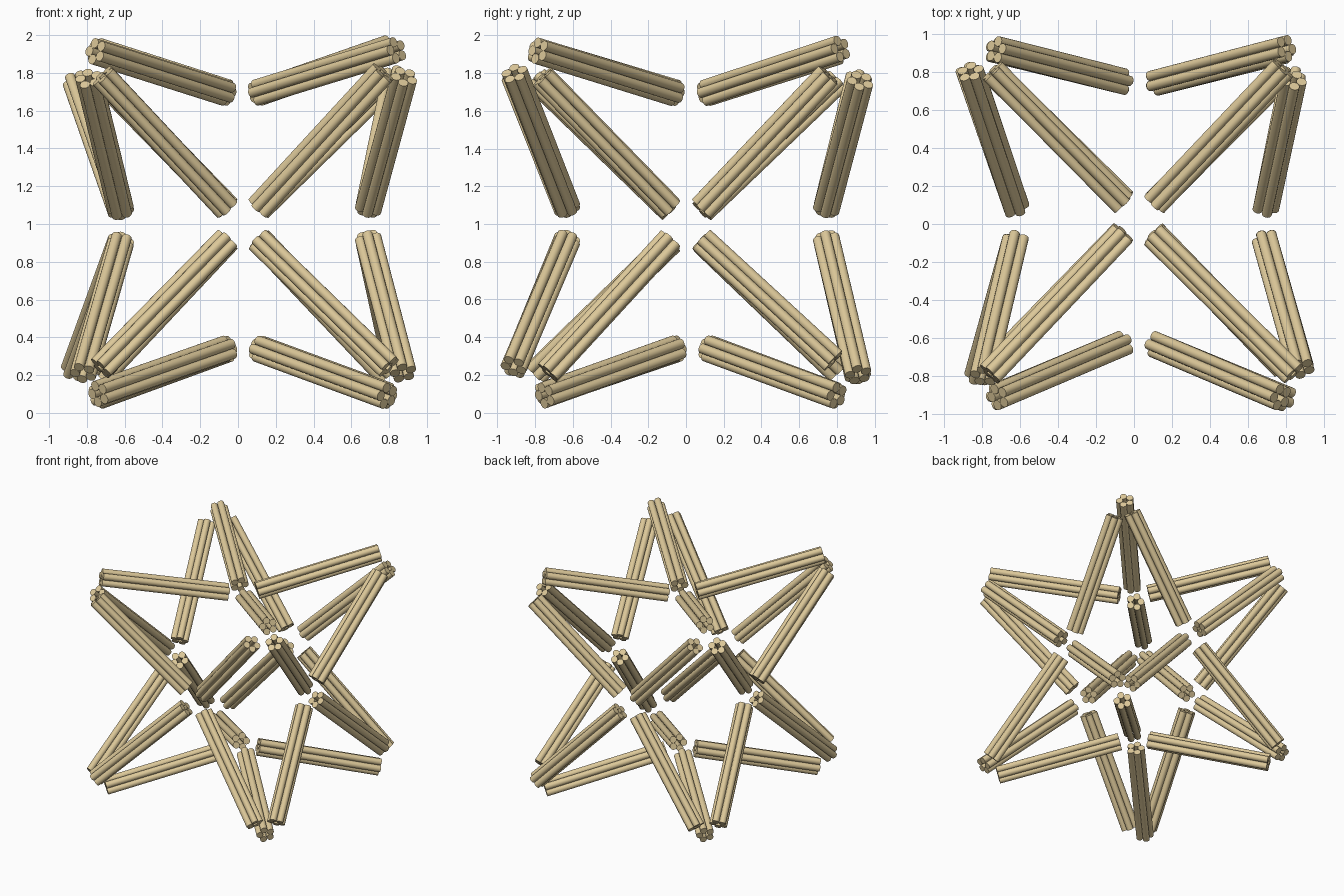
import bpy, bmesh, math
from mathutils import Vector, Matrix

if "Cube" in bpy.data.objects:
    bpy.data.objects.remove(bpy.data.objects["Cube"])

wood = bpy.data.materials.new("pale_wood")
wood.diffuse_color = (0.72, 0.58, 0.32, 1)
wood.use_nodes = True
wood.node_tree.nodes["Principled BSDF"].inputs["Base Color"].default_value = wood.diffuse_color

ROD_R, RODS = 0.027, 5
RING_R = ROD_R / math.sin(math.pi / RODS)


def rod_bundle(name, a, b):
    """Five touching round sticks running from a to b."""
    d = b - a
    place = Matrix.Translation((a + b) / 2) @ d.to_track_quat('Z', 'Y').to_matrix().to_4x4()
    bm = bmesh.new()
    for i in range(RODS):
        t = 2 * math.pi * i / RODS
        off = Matrix.Translation((RING_R * math.cos(t), RING_R * math.sin(t), 0))
        bmesh.ops.create_cone(bm, cap_ends=True, segments=16, radius1=ROD_R, radius2=ROD_R,
                              depth=d.length, matrix=place @ off)
    for f in bm.faces:
        f.smooth = len(f.verts) == 4
    for e in bm.edges:
        e.smooth = all(f.smooth for f in e.link_faces)
    mesh = bpy.data.meshes.new(name)
    bm.to_mesh(mesh)
    bm.free()
    mesh.materials.append(wood)
    bpy.context.collection.objects.link(bpy.data.objects.new(name, mesh))


# Each dented face: depth axis, hub point (u, v, depth), then outer ends in
# the order (-,-), (+,-), (-,+), (+,+); heights are relative to the centre z = 1
faces = {
    "front": (1, (0.027, 0.0, -0.63),
              [(-.725, -.765, -.91), (.80, -.755, -.915), (-.715, .786, -.91), (.77, .80, -.91)]),
    "back": (1, (0.027, 0.0, 0.745),
             [(-.73, -.80, .91), (.79, -.80, .915), (-.725, .77, .915), (.80, .76, .925)]),
    "left": (0, (0.0, -0.01, -0.62),
             [(-.80, -.79, -.82), (.80, -.78, -.87), (-.80, .77, -.79), (.80, .76, -.86)]),
    "right": (0, (0.003, 0.0, 0.69),
              [(-.73, -.79, .875), (.784, -.725, .83), (-.76, .78, .88), (.757, .79, .835)]),
    "top": (2, (0.022, 0.025, 0.695),
            [(-.755, -.79, .915), (.84, -.784, .92), (-.745, .80, .915), (.78, .82, .93)]),
    "bottom": (2, (0.027, 0.035, -0.66),
               [(-.74, -.75, -.90), (.79, -.75, -.91), (-.74, .79, -.91), (.79, .80, -.91)]),
}
GAP = 0.083   # distance of inner ends from the hub along u and v


def to_world(axis, u, v, d):
    p = [u, v]
    p.insert(axis, d)
    return Vector(p) + Vector((0, 0, 1))


for face, (axis, hub, outers) in faces.items():
    for i, (u, v, d) in enumerate(outers):
        su, sv = (-1, 1)[i % 2], (-1, 1)[i // 2]
        inner = to_world(axis, hub[0] + su * GAP, hub[1] + sv * GAP, hub[2])
        rod_bundle(f"{face}_rod_bundle_{i + 1}", to_world(axis, u, v, d), inner)
